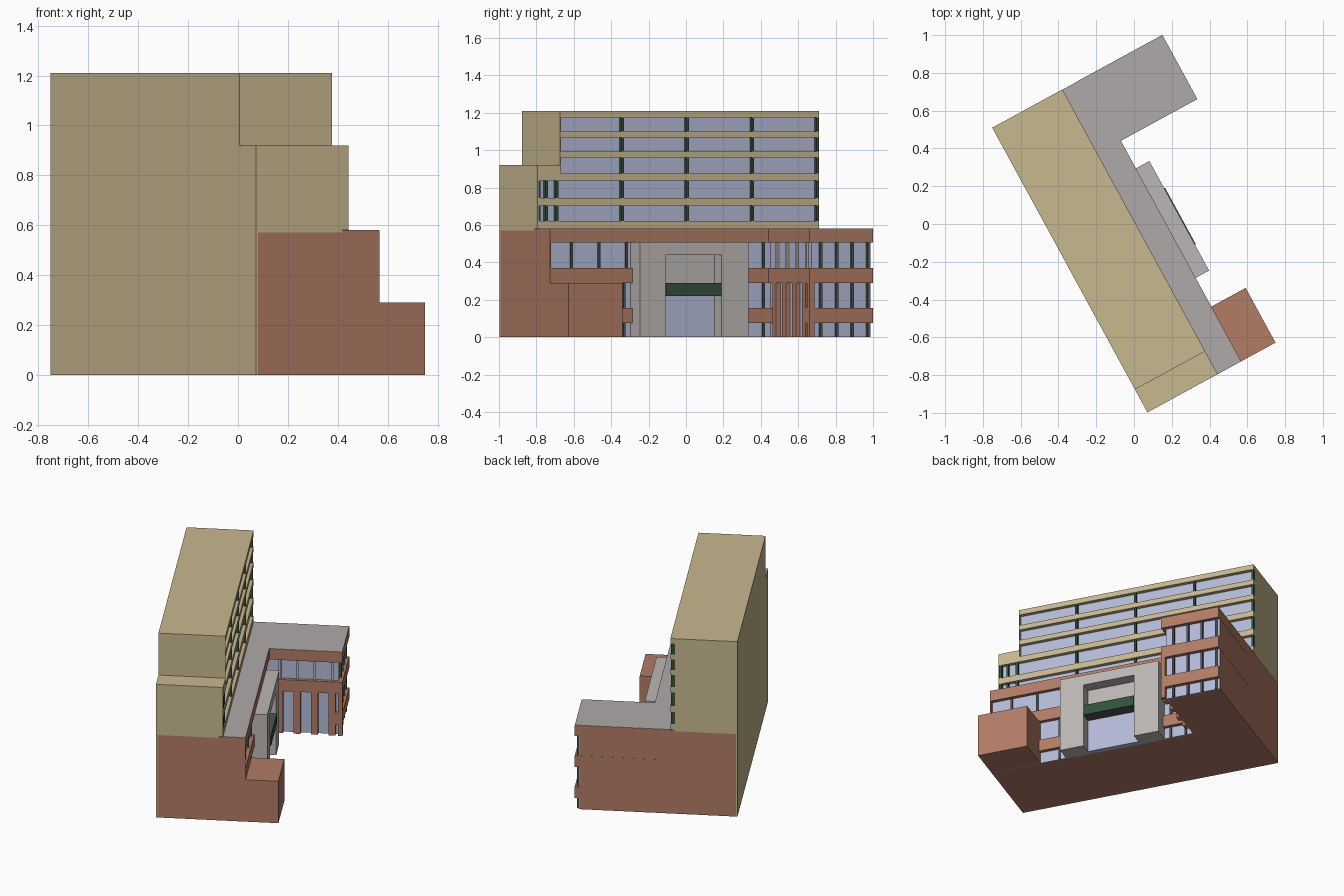
import bpy, bmesh, math
from mathutils import Matrix

if "Cube" in bpy.data.objects:
    bpy.data.objects.remove(bpy.data.objects["Cube"])

ROT = Matrix.Rotation(math.radians(28.6), 4, 'Z')

def material(name, r, g, b):
    m = bpy.data.materials.new(name)
    m.diffuse_color = (r, g, b, 1)
    m.use_nodes = True
    m.node_tree.nodes["Principled BSDF"].inputs["Base Color"].default_value = m.diffuse_color
    return m

TAN = material("tan_render", .58, .48, .28)
BRICK = material("brick", .44, .20, .13)
ROOF = material("roof_grey", .43, .40, .40)
STONE = material("portal_stone", .50, .47, .46)
GLASS = material("glass", .46, .49, .68)
GREEN = material("green_frame", .035, .08, .045)
DARK = material("dark_frame", .08, .09, .09)

def boxes(name, mat, items):
    """One object from boxes (x0, x1, y0, y1, z0, z1), in building-aligned axes."""
    bm = bmesh.new()
    for x0, x1, y0, y1, z0, z1 in items:
        m = Matrix.Translation(((x0 + x1) / 2, (y0 + y1) / 2, (z0 + z1) / 2))
        m = ROT @ m @ Matrix.Diagonal((x1 - x0, y1 - y0, z1 - z0, 1))
        bmesh.ops.create_cube(bm, size=1, matrix=m)
    me = bpy.data.meshes.new(name)
    bm.to_mesh(me)
    bm.free()
    me.materials.append(mat)
    ob = bpy.data.objects.new(name, me)
    bpy.context.collection.objects.link(ob)
    return ob

S, N, STEP = -.91, .807, -.772          # south end, north end, tower step
BACK, TF, PF, WF = -.415, .008, .15, .611  # back, tower, podium and wing fronts
WS = .42                                # wing side wall
D = .025                                # window recess

# Tower: solid core, spandrel bands, end walls
rows = [(.62, .703), (.745, .837), (.875, .96), (.993, 1.067), (1.1, 1.175)]
boxes("tower_core", TAN, [(BACK, TF - D - .004, STEP, N, .57, 1.21),
                          (BACK, TF - D - .004, S, STEP, .57, .92),
                          (BACK, BACK + .01, S, N, 0, .57)])
edges = [.58] + [z for r in rows for z in r] + [1.21]
bands = [(TF - .04, TF, S if z0 < .8 else STEP, N, z0, z1)
         for z0, z1 in zip(edges[::2], edges[1::2])]
bands += [(TF - .04, TF, S, STEP, .837, .92),
          (TF - .04, TF, STEP, STEP + .006, .837, 1.21),
          (TF - .04, TF, S, S + .006, .58, .92)]
boxes("tower_bands", TAN, bands)
boxes("tower_glass", GLASS, [(TF - D - .008, TF - D, (S if i < 2 else STEP) + .003, N - .002, a, b)
                             for i, (a, b) in enumerate(rows)])

# Tower window posts
posts = []
for i, (a, b) in enumerate(rows):
    ys = [-.388, .008, .405, .799]
    if i < 2:
        ys += [-.896, -.85, -.787]
    posts += [(TF - D - .004, TF - .003, y - .007, y + .007, a, b) for y in ys]
boxes("tower_posts", GREEN, posts)

# Podium and wing: core, bands, glass
boxes("podium_core", BRICK, [(BACK + .01, PF - D - .004, S, N - .001, 0, .578),
                             (0, WF - D - .004, WS + D + .004, N - .001, 0, .578)])
floors = [(0, .075), (.155, .29), (.37, .505)]
pb = [(.1, PF, S, WS + .04, z0, z1) for z0, z1 in [(.075, .155), (.29, .37), (.505, .578)]]
pb += [(.1, WF, WS, N, z0, z1) for z0, z1 in [(.29, .37), (.505, .578)]]
pb += [(WF - .05, WF, WS, N, .075, .155), (.1, PF, S, S + .006, 0, .578)]
boxes("podium_bands", BRICK, pb)
boxes("podium_glass", GLASS,
      [(PF - D - .008, PF - D, S + .003, WS + .03, a, b) for a, b in floors]
      + [(WF - D - .008, WF - D, WS + D, N - .002, a, b) for a, b in floors]
      + [(PF - D, WF - D, WS + D, WS + D + .008, a, b) for a, b in [(0, .29), (.37, .505)]])
boxes("podium_roof", ROOF, [(TF + .001, PF - .001, S + .001, N - .001, .57, .58),
                            (PF - .002, WF - .001, WS + .001, N - .001, .57, .58)])

# Podium mullions on both street walls
mull = [(PF - D - .002, PF - D + .012, y - .006, y + .006, *floors[2])
        for y in (-.77, -.6, -.435, .30, .40)]
mull += [(PF - D - .002, PF - D + .012, y - .006, y + .006, *f)
         for y in (-.45, .30, .40) for f in floors[:2]]
mull += [(WF - D - .002, WF - D + .012, y - .007, y + .007, *f)
         for y in (.498, .595, .69, .785) for f in floors]
boxes("podium_mullions", DARK, mull)

# Wing side: brick columns below, slim mullions above
cols = (.215, .325, .435, .545)
boxes("wing_columns", BRICK, [(x - .022, x + .022, WS, WS + D + .004, 0, .29) for x in cols]
      + [(WF - .028, WF, WS, WS + .028, 0, .29)])
boxes("wing_mullions", STONE, [(x - .008, x + .008, WS + D - .012, WS + D + .002, .37, .505)
                               for x in cols])

# Low annex
boxes("annex", BRICK, [(PF - .03, .357, S, -.58, 0, .29)])

# Entrance portal with door, back panel and canopy
PX = .231
boxes("portal_frame", STONE, [(PF - D, PX, -.407, -.25, 0, .51), (PF - D, PX, .09, .254, 0, .51),
                              (PF - D, PX, -.25, .09, .44, .51)])
boxes("portal_panel", STONE, [(PF - D, PF + .003, -.25, .09, .22, .44)])
boxes("entrance_glass", GLASS, [(PF - D, PF + .003, -.25, .09, 0, .22)])
boxes("canopy", DARK, [(PF, PX, -.25, .09, .222, .288)])
boxes("canopy_fascia", GREEN, [(PX, PX + .005, -.25, .09, .22, .29)])
